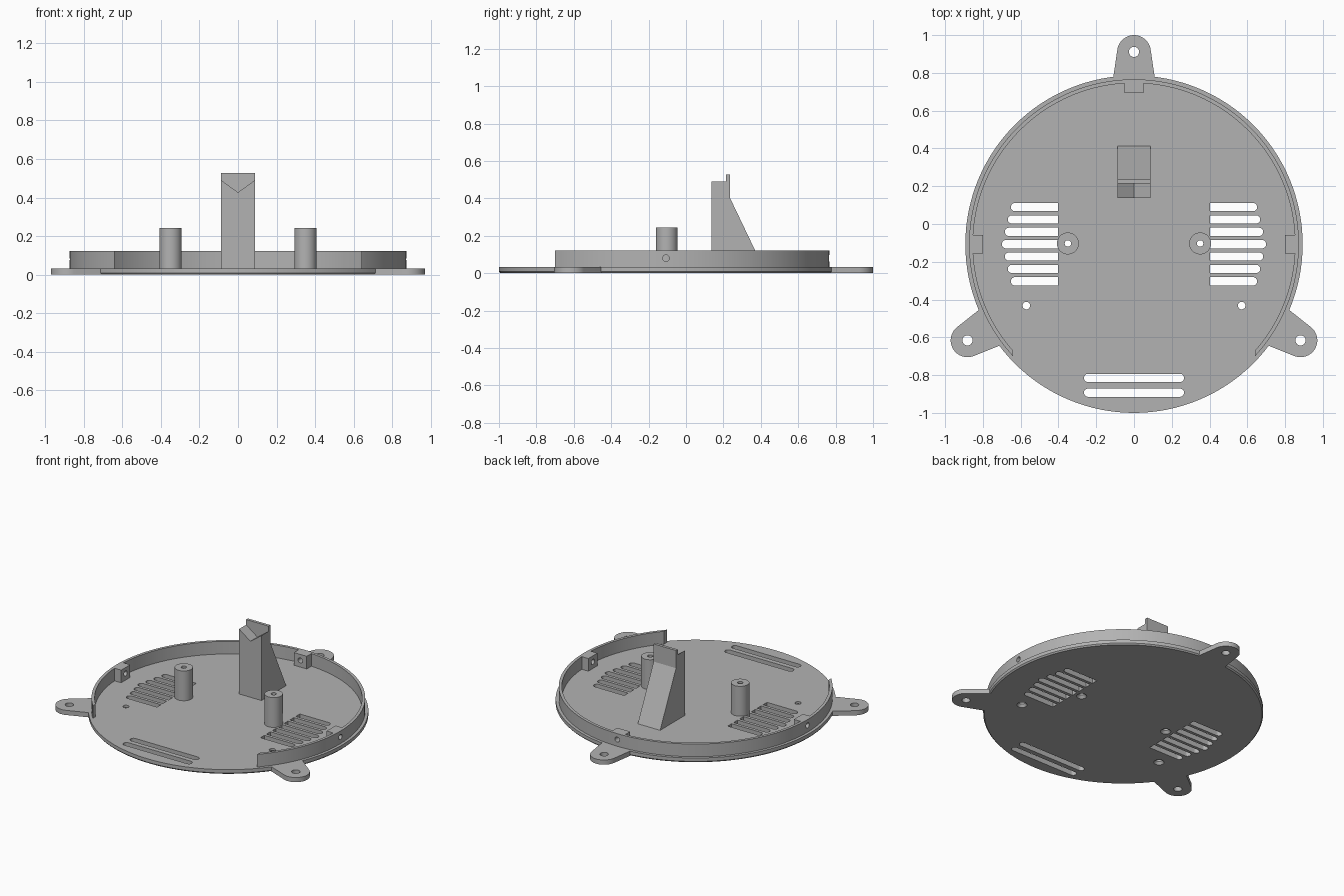
import bpy, bmesh
from math import sin, cos, pi, radians, sqrt, asin
from mathutils import Matrix, Vector

cube = bpy.data.objects.get("Cube")
if cube:
    bpy.data.objects.remove(cube, do_unlink=True)

CY = -0.107      # disc centre on y
R = 0.893        # disc radius
FLOOR = 0.033    # plate thickness
RIM_TOP = 0.122
CENTRE = Matrix.Translation((0, CY, 0))

grey = bpy.data.materials.new("plastic grey")
grey.use_nodes = True
grey.diffuse_color = (0.45, 0.45, 0.45, 1)
grey.node_tree.nodes["Principled BSDF"].inputs["Base Color"].default_value = grey.diffuse_color


def make(name, bm):
    bmesh.ops.recalc_face_normals(bm, faces=bm.faces)
    mesh = bpy.data.meshes.new(name)
    bm.to_mesh(mesh)
    bm.free()
    obj = bpy.data.objects.new(name, mesh)
    bpy.context.collection.objects.link(obj)
    mesh.materials.append(grey)
    return obj


def prism(bm, outline, z0, z1, matrix=Matrix()):
    """Extrude a flat outline from z0 to z1."""
    low, high = ([bm.verts.new(matrix @ Vector((x, y, z))) for x, y in outline] for z in (z0, z1))
    n = len(outline)
    bm.faces.new(low[::-1])
    bm.faces.new(high)
    for i in range(n):
        j = (i + 1) % n
        bm.faces.new((low[i], low[j], high[j], high[i]))


def lathe(bm, profile, steps, matrix=Matrix()):
    """Spin a closed (radius, z) loop around z."""
    rings = [[bm.verts.new(matrix @ Vector((r * cos(2 * pi * s / steps), r * sin(2 * pi * s / steps), z)))
              for r, z in profile] for s in range(steps)]
    n = len(profile)
    for s in range(steps):
        a, b = rings[s], rings[(s + 1) % steps]
        for i in range(n):
            j = (i + 1) % n
            bm.faces.new((a[i], b[i], b[j], a[j]))


def arc(x, y, r, start, end, steps=16):
    angles = [radians(start + (end - start) * i / steps) for i in range(steps + 1)]
    return [(x + r * cos(a), y + r * sin(a)) for a in angles]


def cone(bm, r_low, r_high, z0, z1, matrix, steps=32):
    bmesh.ops.create_cone(bm, cap_ends=True, segments=steps, radius1=r_low, radius2=r_high,
                          depth=z1 - z0, matrix=matrix @ Matrix.Translation((0, 0, (z0 + z1) / 2)))


def box(bm, x0, x1, y0, y1, z0, z1, matrix=Matrix()):
    prism(bm, [(x0, y0), (x1, y0), (x1, y1), (x0, y1)], z0, z1, matrix)


def combine(obj, other, operation):
    mod = obj.modifiers.new("combine", 'BOOLEAN')
    mod.operation, mod.solver, mod.object = operation, 'EXACT', other
    other.hide_render = True
    bpy.context.view_layer.objects.active = obj
    bpy.ops.object.modifier_apply(modifier=mod.name)
    bpy.data.objects.remove(other, do_unlink=True)


def turned(degrees):
    return CENTRE @ Matrix.Rotation(radians(degrees), 4, 'Z')


# Base plate: chamfered disc with three tapered ears
bm = bmesh.new()
disc = make("base_plate", bm)
bm = bmesh.new()
cone(bm, R - 0.008, R, 0, 0.009, CENTRE, 128)
bm.faces.ensure_lookup_table()
top = max(bm.faces, key=lambda f: f.calc_center_median().z)
raised = bmesh.ops.extrude_face_region(bm, geom=[top])["geom"]
bmesh.ops.translate(bm, vec=(0, 0, FLOOR - 0.009), verts=[g for g in raised if isinstance(g, bmesh.types.BMVert)])
bm.faces.remove(top)
bmesh.ops.recalc_face_normals(bm, faces=bm.faces)
bm.to_mesh(disc.data)
bm.free()

EARS = (90, 210, 330)
bm = bmesh.new()
for angle in EARS:
    outline = [(0.8, -0.122)] + arc(1.018, 0, 0.089, -81, 81, 24) + [(0.8, 0.122)]
    prism(bm, outline, 0, FLOOR, turned(angle))
combine(disc, make("ear_helper", bm), 'UNION')

# Openings in the plate: ear holes, side vents, front slots, screw holes
bm = bmesh.new()
for angle in EARS:
    cone(bm, 0.027, 0.027, -0.1, 0.1, turned(angle) @ Matrix.Translation((1.018, 0, 0)))
for side in (0, 180):
    for i in range(-3, 4):
        y = i * 0.0655
        end = 0.70 - 0.016 * abs(i)
        outline = [(0.403, y - 0.022)] + arc(end - 0.022, y, 0.022, -90, 90) + [(0.403, y + 0.022)]
        prism(bm, outline, -0.1, 0.1, turned(side))
for y in (-0.815, -0.893):
    prism(bm, arc(0.243, y, 0.022, -90, 90) + arc(-0.243, y, 0.022, 90, 270), -0.1, 0.1)
combine(disc, make("opening_helper", bm), 'DIFFERENCE')

SCREWS = [(s * x, y, r) for s in (-1, 1) for x, y, r in ((0.35, -0.103, 0.017), (0.57, -0.432, 0.02))]
for r_low, z0, z1 in ((None, -0.1, 0.1), (0.034, -0.001, 0.018)):
    bm = bmesh.new()
    for x, y, r in SCREWS:
        cone(bm, r_low or r, r, z0, z1, Matrix.Translation((x, y, 0)))
    combine(disc, make("screw_helper", bm), 'DIFFERENCE')

# Rim wall, open at the front
bm = bmesh.new()
lathe(bm, [(0.853, FLOOR), (0.873, FLOOR), (0.873, RIM_TOP), (0.853, RIM_TOP)], 128, CENTRE)
rim = make("rim_wall", bm)
bm = bmesh.new()
box(bm, -0.64, 0.64, -1.2, -0.5, -0.1, 0.3)
combine(rim, make("gap_helper", bm), 'DIFFERENCE')

# Screw blocks inside the rim, drilled through the wall
bm = bmesh.new()
for angle in (0, 90, 180):
    box(bm, 0.8, 0.862, -0.05, 0.05, FLOOR, RIM_TOP, turned(angle))
combine(rim, make("block_helper", bm), 'UNION')
bm = bmesh.new()
for angle in (0, 90, 180):
    cone(bm, 0.018, 0.018, 0.75, 0.95,
         turned(angle) @ Matrix.Translation((0, 0, 0.08)) @ Matrix.Rotation(pi / 2, 4, 'Y'))
combine(rim, make("drill_helper", bm), 'DIFFERENCE')

# Hollow screw posts
posts = []
for name, x in (("left_post", 0.35), ("right_post", -0.35)):
    bm = bmesh.new()
    lathe(bm, [(0.017, FLOOR), (0.058, FLOOR), (0.058, 0.243), (0.017, 0.243)], 48,
          Matrix.Translation((x, -0.103, 0)))
    posts.append(make(name, bm))

# Support tower: side profile extruded across x, with a V cradle on top
bm = bmesh.new()
side_profile = [(0.137, FLOOR), (0.412, FLOOR), (0.235, 0.403), (0.235, 0.527),
                (0.215, 0.527), (0.215, 0.49), (0.137, 0.49)]
to_yz = Matrix(((0, 0, 1, 0), (1, 0, 0, 0), (0, 1, 0, 0), (0, 0, 0, 1)))
prism(bm, side_profile, -0.087, 0.087, to_yz)
tower = make("support_tower", bm)
bm = bmesh.new()
to_xz = Matrix(((1, 0, 0, 0), (0, 0, 1, 0), (0, 1, 0, 0), (0, 0, 0, 1)))
prism(bm, [(0, 0.427), (0.174, 0.553), (-0.174, 0.553)], 0.1, 0.215, to_xz)
combine(tower, make("cradle_helper", bm), 'DIFFERENCE')

# Smooth the round walls, keep the corners crisp
bpy.ops.object.select_all(action='DESELECT')
for obj in [disc, rim] + posts:
    obj.select_set(True)
bpy.context.view_layer.objects.active = disc
bpy.ops.object.shade_smooth_by_angle(angle=radians(30))
